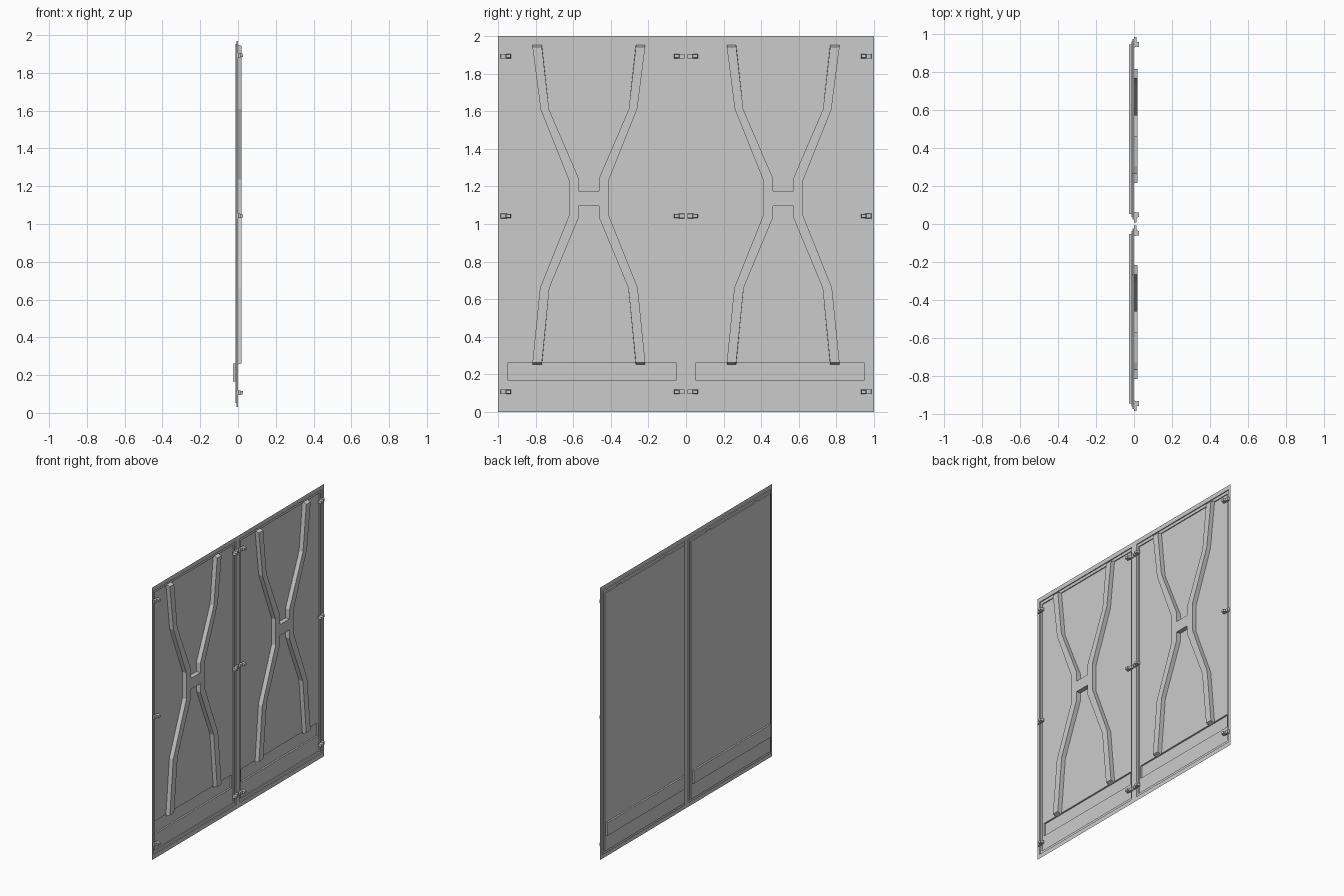
import bpy, bmesh

if "Cube" in bpy.data.objects:
    bpy.data.objects.remove(bpy.data.objects["Cube"])


def finish(bm, name):
    """Turn a bmesh of the +y door into an object mirrored to the -y door."""
    bmesh.ops.remove_doubles(bm, verts=bm.verts, dist=1e-5)
    bmesh.ops.recalc_face_normals(bm, faces=bm.faces)
    me = bpy.data.meshes.new(name)
    bm.to_mesh(me)
    bm.free()
    ob = bpy.data.objects.new(name, me)
    bpy.context.collection.objects.link(ob)
    mod = ob.modifiers.new("mirror", 'MIRROR')
    mod.use_axis = (False, True, False)
    return ob


def box(bm, x0, x1, y0, y1, z0, z1, inset=0.0):
    """Box whose +x face may be drawn in for a tapered look."""
    def ring(x, i):
        return [bm.verts.new((x, y, z)) for y, z in
                ((y0 + i, z0 + i), (y1 - i, z0 + i), (y1 - i, z1 - i), (y0 + i, z1 - i))]
    a, b = ring(x0, 0), ring(x1, inset)
    bm.faces.new(a)
    bm.faces.new(b)
    for k in range(4):
        bm.faces.new((a[k], a[k - 1], b[k - 1], b[k]))


# Pressed sheet: stepped rectangles going back from the rim to the low recess
steps = [  # y0, y1, z0, z1, x
    (0.0, 1.0, 0.0, 2.0, 0.0),
    (0.025, 0.976, 0.032, 1.968, 0.0),
    (0.025, 0.976, 0.032, 1.968, -0.007),
    (0.038, 0.961, 0.053, 1.947, -0.007),
    (0.038, 0.961, 0.053, 1.947, -0.014),
    (0.053, 0.947, 0.166, 0.262, -0.014),
    (0.053, 0.947, 0.166, 0.262, -0.026),
]
bm = bmesh.new()
prev = None
for y0, y1, z0, z1, x in steps:
    ring = [bm.verts.new((x, y, z)) for y, z in ((y0, z0), (y1, z0), (y1, z1), (y0, z1))]
    if prev:
        for k in range(4):
            bm.faces.new((prev[k - 1], prev[k], ring[k], ring[k - 1]))
    prev = ring
bm.faces.new(prev)
bmesh.ops.recalc_face_normals(bm, faces=bm.faces)
if max(bm.faces, key=lambda f: f.calc_area()).normal.x < 0:
    bmesh.ops.reverse_faces(bm, faces=bm.faces)
me = bpy.data.meshes.new("door_sheet")
bm.to_mesh(me)
bm.free()
sheet = bpy.data.objects.new("door_sheet", me)
bpy.context.collection.objects.link(sheet)
sheet.modifiers.new("mirror", 'MIRROR').use_axis = (False, True, False)

# Hourglass stiffening brace: outline of one side, mirrored about the door middle
top, bottom, mid = 1.955, 0.251, 0.517
outer = [(0.30, top), (0.257, 1.61), (0.107, 1.235), (0.107, 1.043), (0.26, 0.66), (0.30, bottom)]
lower = [(0.25, bottom), (0.21, 0.66), (0.055, 1.032), (0.055, 1.096)]
upper = [(0.055, 1.176), (0.055, 1.246), (0.212, 1.61), (0.25, top)]


def flip(pts):
    return [(-y, z) for y, z in reversed(pts)]


outline = outer + lower + flip(lower) + flip(outer) + flip(upper) + upper
bm = bmesh.new()
base = [bm.verts.new((-0.014, mid + y, z)) for y, z in outline]
# the four leg ends slope inward toward the raised face
slope = {top: -0.012, bottom: 0.012}
cap = [bm.verts.new((0.018, mid + y, z + slope.get(z, 0))) for y, z in outline]
bm.faces.new(cap)
bm.faces.new(base)
for k in range(len(base)):
    bm.faces.new((base[k - 1], base[k], cap[k], cap[k - 1]))
finish(bm, "cross_brace")

# Clips on both vertical edges of each door: flat plate and raised catch
plates, catches = bmesh.new(), bmesh.new()
for z in (0.107, 1.043, 1.893):
    for edge, d in ((0.007, 1), (0.987, -1)):
        a, b = sorted((edge, edge + d * 0.034))
        box(plates, 0.0, 0.013, a, b, z - 0.013, z + 0.013, 0.002)
        a, b = sorted((edge + d * 0.026, edge + d * 0.056))
        box(catches, 0.0, 0.026, a, b, z - 0.011, z + 0.011, 0.003)
finish(plates, "clip_plates")
finish(catches, "clip_catches")
